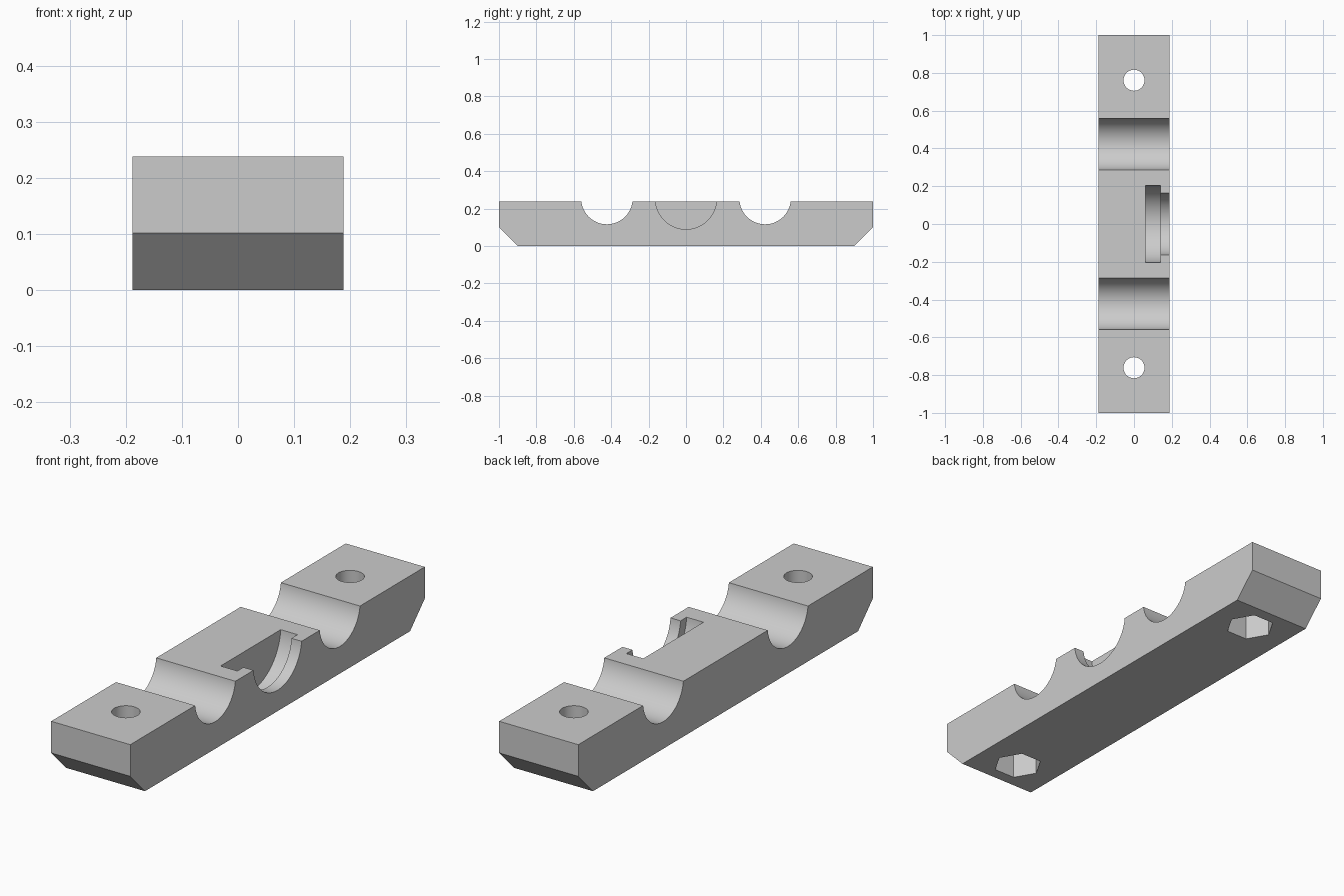
import bpy, bmesh
from math import pi, radians
from mathutils import Matrix

HALF_W, HEIGHT = 0.188, 0.238
AXIS_Z = 0.254  # height of the round grooves' axes

if "Cube" in bpy.data.objects:
    bpy.data.objects.remove(bpy.data.objects["Cube"], do_unlink=True)

grey = bpy.data.materials.new("light grey")
grey.use_nodes = True
colour = (0.6, 0.6, 0.6, 1)
grey.diffuse_color = colour
grey.node_tree.nodes["Principled BSDF"].inputs["Base Color"].default_value = colour


def add_object(name, bm):
    bmesh.ops.recalc_face_normals(bm, faces=bm.faces)
    mesh = bpy.data.meshes.new(name)
    bm.to_mesh(mesh)
    bm.free()
    mesh.materials.append(grey)
    obj = bpy.data.objects.new(name, mesh)
    bpy.context.collection.objects.link(obj)
    return obj


# Bar: side profile with chamfered lower ends, extruded across the width
bm = bmesh.new()
profile = [(-1, HEIGHT), (-1, 0.102), (-0.9, 0), (0.9, 0), (1, 0.102), (1, HEIGHT)]
face = bm.faces.new([bm.verts.new((-HALF_W, y, z)) for y, z in profile])
side = bmesh.ops.extrude_face_region(bm, geom=[face])
verts = [v for v in side["geom"] if isinstance(v, bmesh.types.BMVert)]
bmesh.ops.translate(bm, verts=verts, vec=(2 * HALF_W, 0, 0))
bar = add_object("clamp_bar", bm)


def cut(name, radius, start, end, y, along_x, sides=96):
    """Subtract a prism running from start to end along x or z."""
    middle = (start + end) / 2
    if along_x:
        place = Matrix.Translation((middle, y, AXIS_Z)) @ Matrix.Rotation(pi / 2, 4, "Y")
    else:
        place = Matrix.Translation((0, y, middle)) @ Matrix.Rotation(radians(30), 4, "Z")
    bm = bmesh.new()
    bmesh.ops.create_cone(bm, cap_ends=True, segments=sides, radius1=radius,
                          radius2=radius, depth=end - start, matrix=place)
    cutter = add_object(name, bm)
    cutter.hide_render = True
    mod = bar.modifiers.new(name, "BOOLEAN")
    mod.operation = "DIFFERENCE"
    mod.solver = "EXACT"
    mod.object = cutter
    bpy.context.view_layer.objects.active = bar
    bpy.ops.object.modifier_apply(modifier=name)
    bpy.data.objects.remove(cutter, do_unlink=True)


# Rod grooves, screw holes and hexagonal nut pockets at both ends
for s in (-1, 1):
    cut("rod_groove", 0.1375, -0.3, 0.3, s * 0.423, True)
    cut("screw_hole", 0.0557, -0.1, 0.4, s * 0.761, False, 64)
    # Points of the hexagon lie along the bar
    cut("nut_pocket", 0.101, -0.1, 0.12, s * 0.761, False, 6)

# Stepped round recess on the left side: wide slot behind a narrower mouth
cut("recess_mouth", 0.164, 0.1, 0.3, 0, True)
cut("recess_slot", 0.205, 0.06, 0.14, 0, True)

bpy.ops.object.select_all(action="DESELECT")
bar.select_set(True)
bpy.context.view_layer.objects.active = bar
bpy.ops.object.shade_smooth_by_angle(angle=radians(30))
